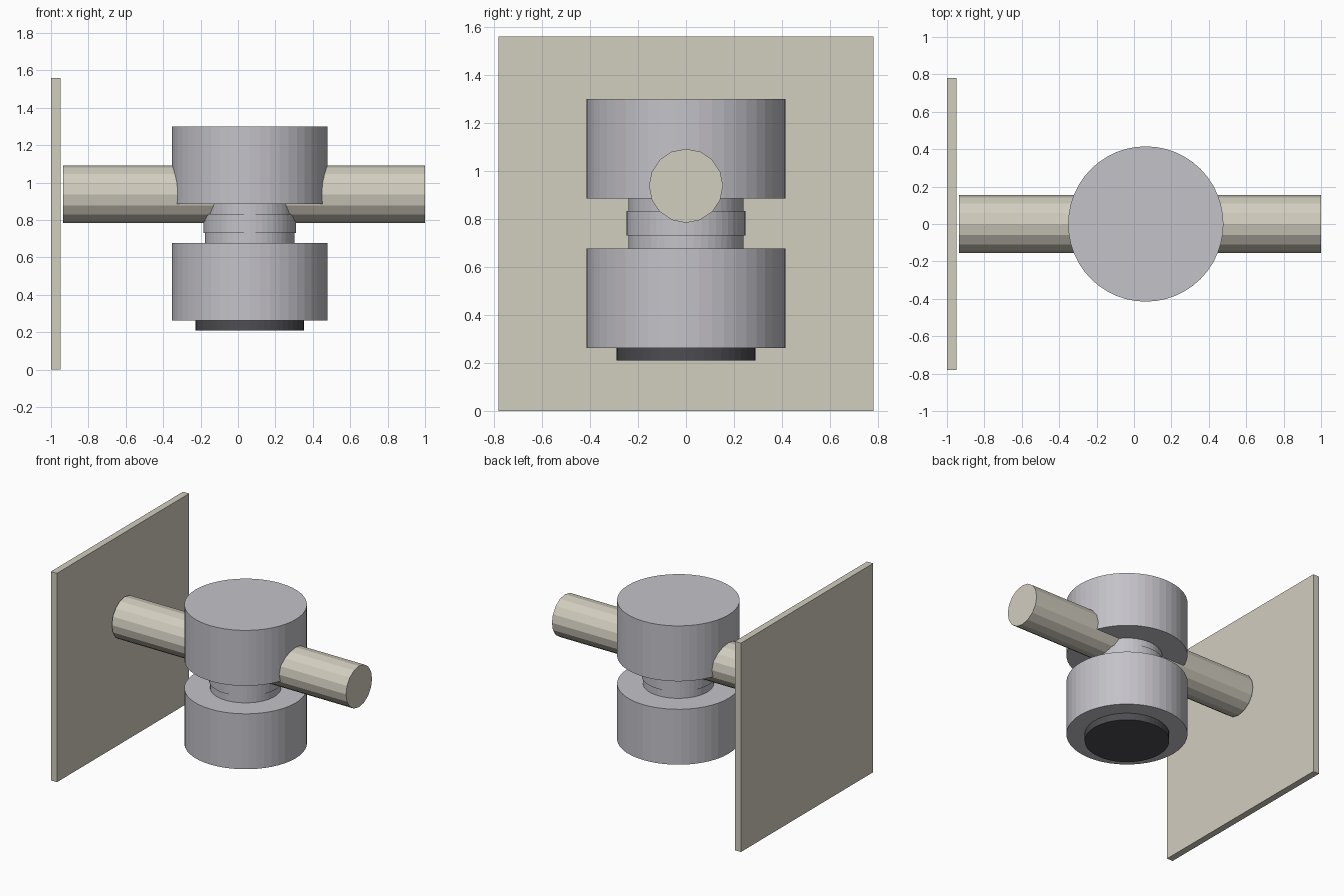
import bpy, math

if "Cube" in bpy.data.objects:
    bpy.data.objects.remove(bpy.data.objects["Cube"])


def material(name, color):
    m = bpy.data.materials.new(name)
    m.diffuse_color = (*color, 1)
    m.use_nodes = True
    m.node_tree.nodes["Principled BSDF"].inputs["Base Color"].default_value = m.diffuse_color
    return m


beige = material("warm beige", (0.64, 0.61, 0.52))
grey = material("cool grey", (0.55, 0.54, 0.58))
dark = material("dark grey", (0.075, 0.075, 0.085))

AXIS_X = 0.063  # vertical axis shared by all the drums


def finish(obj, name, mat):
    obj.name = name
    obj.data.materials.append(mat)


def drum(name, radius, z0, z1, mat, sides=48):
    bpy.ops.mesh.primitive_cylinder_add(
        vertices=sides, radius=radius, depth=z1 - z0,
        location=(AXIS_X, 0, (z0 + z1) / 2))
    finish(bpy.context.object, name, mat)


# Stacked drums, base to top
drum("base_pad", 0.29, 0.21, 0.265, dark)
drum("lower_drum", 0.415, 0.263, 0.677, grey)
drum("neck", 0.24, 0.677, 0.886, grey)
drum("neck_collar", 0.248, 0.732, 0.833, grey)
drum("upper_drum", 0.415, 0.886, 1.30, grey)

# Horizontal rod running through the upper drum
bpy.ops.mesh.primitive_cylinder_add(
    vertices=16, radius=0.154, depth=1.935,
    location=(0.0325, 0, 0.938), rotation=(0, math.pi / 2, 0))
finish(bpy.context.object, "cross_rod", beige)

# Upright square plate beside the rod end
bpy.ops.mesh.primitive_cube_add(size=1, location=(-0.975, 0, 0.78))
plate = bpy.context.object
plate.scale = (0.05, 1.56, 1.56)
finish(plate, "back_plate", beige)
